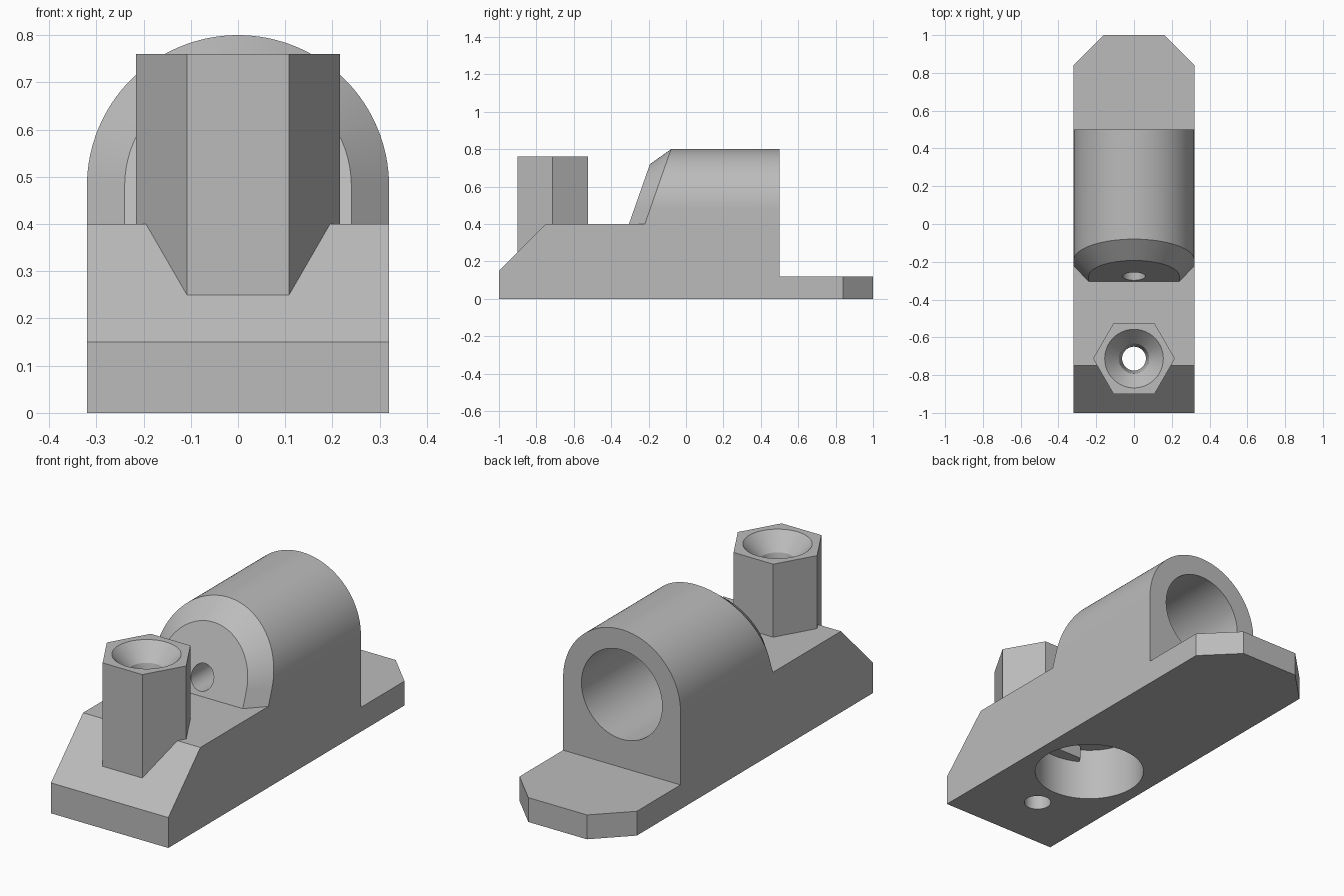
import bpy, bmesh, math
from mathutils import Matrix

if "Cube" in bpy.data.objects:
    bpy.data.objects.remove(bpy.data.objects["Cube"], do_unlink=True)

HALF = 0.32       # half width of the body
AXIS = 0.48       # height of the barrel axis
POST_Y = -0.7125  # post position
SEG = 96

grey = bpy.data.materials.new("plain grey")
grey.use_nodes = True
grey.diffuse_color = (0.5, 0.5, 0.5, 1)
grey.node_tree.nodes["Principled BSDF"].inputs["Base Color"].default_value = (0.5, 0.5, 0.5, 1)


def finish(name, bm):
    bmesh.ops.recalc_face_normals(bm, faces=bm.faces)
    mesh = bpy.data.meshes.new(name)
    bm.to_mesh(mesh)
    bm.free()
    mesh.materials.append(grey)
    obj = bpy.data.objects.new(name, mesh)
    bpy.context.collection.objects.link(obj)
    return obj


def loft(name, rings):
    """Skin a solid through equal-length rings of points."""
    bm = bmesh.new()
    loops = [[bm.verts.new(p) for p in ring] for ring in rings]
    n = len(loops[0])
    for a, b in zip(loops, loops[1:]):
        for i in range(n):
            j = (i + 1) % n
            bm.faces.new((a[i], a[j], b[j], b[i]))
    bm.faces.new(loops[0])
    bm.faces.new(loops[-1])
    return finish(name, bm)


def turned(name, profile, y=0, sides=SEG, along_y=False, z=0):
    """Round solid from (radius, height) pairs, standing or lying along y."""
    rings = []
    for r, h in profile:
        ring = []
        for i in range(sides):
            a = 2 * math.pi * i / sides
            u, v = r * math.cos(a), r * math.sin(a)
            ring.append((u, h, z + v) if along_y else (u, y + v, h))
        rings.append(ring)
    return loft(name, rings)


def boolean(target, other, operation):
    mod = target.modifiers.new(other.name, 'BOOLEAN')
    mod.object, mod.operation, mod.solver = other, operation, 'EXACT'
    bpy.context.view_layer.objects.active = target
    bpy.ops.object.modifier_apply(modifier=mod.name)
    bpy.data.objects.remove(other, do_unlink=True)


# Base: side profile extruded across, rear tongue corners chamfered
side = [(-1, 0), (-1, 0.15), (-0.75, 0.4), (0.5, 0.4), (0.5, 0.12), (1, 0.12), (1, 0)]
base = loft("mount_body", [[(x, y, z) for y, z in side] for x in (-HALF, HALF)])
bm = bmesh.new()
bm.from_mesh(base.data)
corners = [e for e in bm.edges
           if all(v.co.y > 0.99 for v in e.verts)
           and abs(e.verts[0].co.x - e.verts[1].co.x) < 0.01]
bmesh.ops.bevel(bm, geom=corners, offset=0.16, segments=1, affect='EDGES')
bm.to_mesh(base.data)
bm.free()


# Barrel: arch sections, with a leaning, chamfered front
def arch(r, y, lean):
    pts = [(r, 0.4)]
    for i in range(65):
        a = math.pi * i / 64
        pts.append((r * math.cos(a), AXIS + r * math.sin(a)))
    pts.append((-r, 0.4))
    return [(x, y + lean * (z - 0.4), z) for x, z in pts]


barrel = loft("barrel", [arch(HALF, 0.5, 0), arch(HALF, -0.22, 0.35), arch(0.24, -0.305, 0.35)])
boolean(base, barrel, 'UNION')

# Round pocket underneath, then the hexagonal post that reaches into it
boolean(base, turned("pocket", [(0.257, -0.1), (0.257, 0.265)], y=-0.33), 'DIFFERENCE')
post = turned("post", [(0.2165, 0.2), (0.2165, 0.76)], y=POST_Y, sides=6)
boolean(base, post, 'UNION')

# Countersunk hole down the post
boolean(base, turned("post_hole", [(0.063, -0.1), (0.063, 0.6), (0.08, 0.68),
                                   (0.155, 0.76), (0.155, 0.9)], y=POST_Y), 'DIFFERENCE')

# Stepped bore along the barrel
boolean(base, turned("bore", [(0.06, -0.5), (0.06, -0.06), (0.22, -0.06), (0.22, 0.7)],
                     along_y=True, z=AXIS), 'DIFFERENCE')

bpy.ops.object.select_all(action='DESELECT')
base.select_set(True)
bpy.context.view_layer.objects.active = base
bpy.ops.object.shade_smooth_by_angle(angle=math.radians(20))
